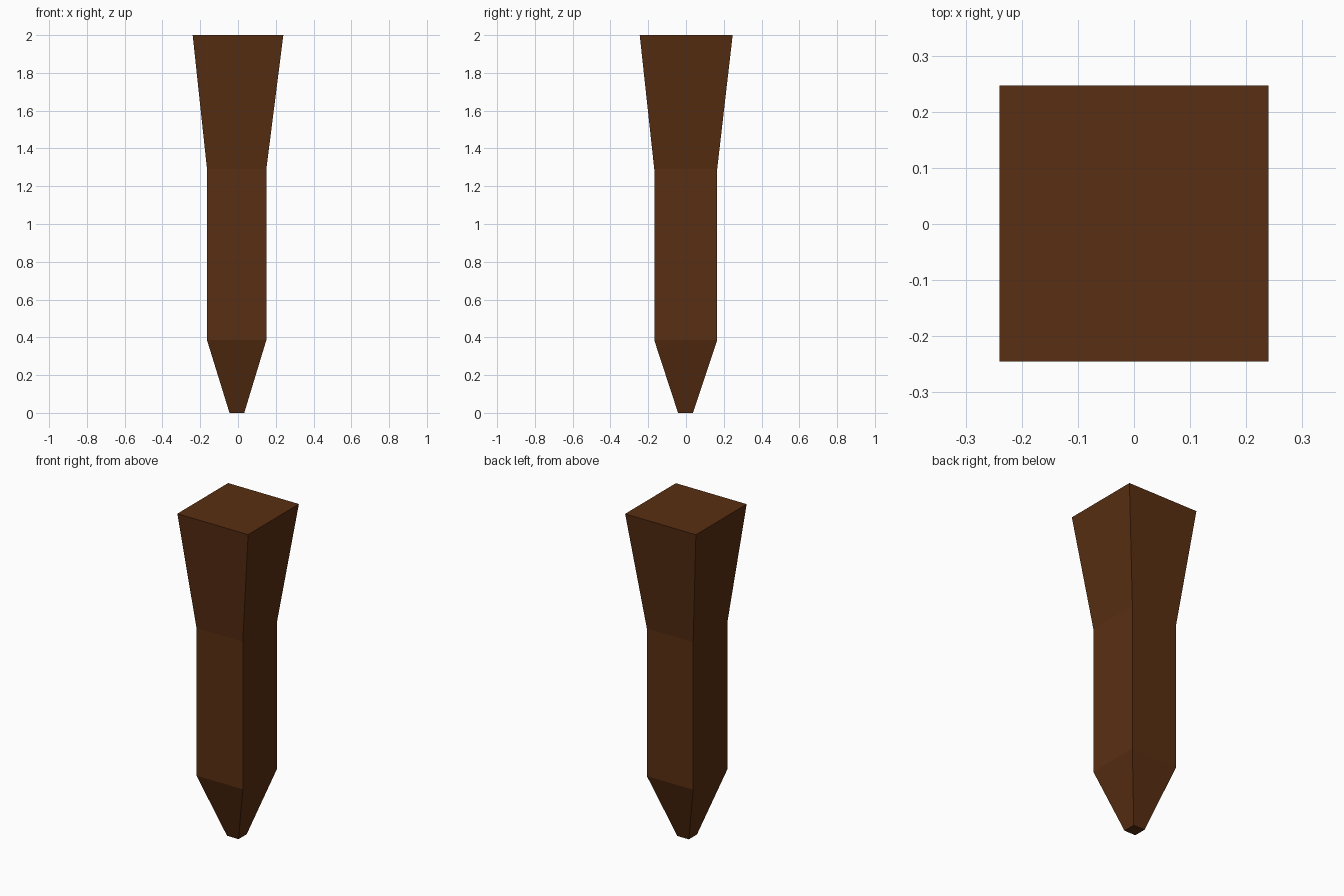
import bpy
import bmesh

if "Cube" in bpy.data.objects:
    bpy.data.objects.remove(bpy.data.objects["Cube"])

# Cross-sections from tip to head: z, x min, x max, y min, y max
SECTIONS = [
    (0.0, -0.045, 0.033, -0.042, 0.037),
    (0.385, -0.164, 0.15, -0.168, 0.165),
    (1.29, -0.164, 0.15, -0.168, 0.165),
    (2.0, -0.24, 0.24, -0.245, 0.247),
]

wood = bpy.data.materials.new("dark_wood")
wood.diffuse_color = (0.1, 0.028, 0.006, 1)
wood.use_nodes = True
wood.node_tree.nodes["Principled BSDF"].inputs["Base Color"].default_value = wood.diffuse_color

# Square stake: pointed tip, straight shaft, flared head
bm = bmesh.new()
rings = [[bm.verts.new((x, y, z)) for x, y in ((x0, y0), (x1, y0), (x1, y1), (x0, y1))]
         for z, x0, x1, y0, y1 in SECTIONS]
for low, high in zip(rings, rings[1:]):
    for i in range(4):
        j = (i + 1) % 4
        bm.faces.new((low[i], low[j], high[j], high[i]))
bm.faces.new(rings[0][::-1])
bm.faces.new(rings[-1])

mesh = bpy.data.meshes.new("wooden_stake")
bm.to_mesh(mesh)
bm.free()
mesh.materials.append(wood)
stake = bpy.data.objects.new("wooden_stake", mesh)
bpy.context.collection.objects.link(stake)
